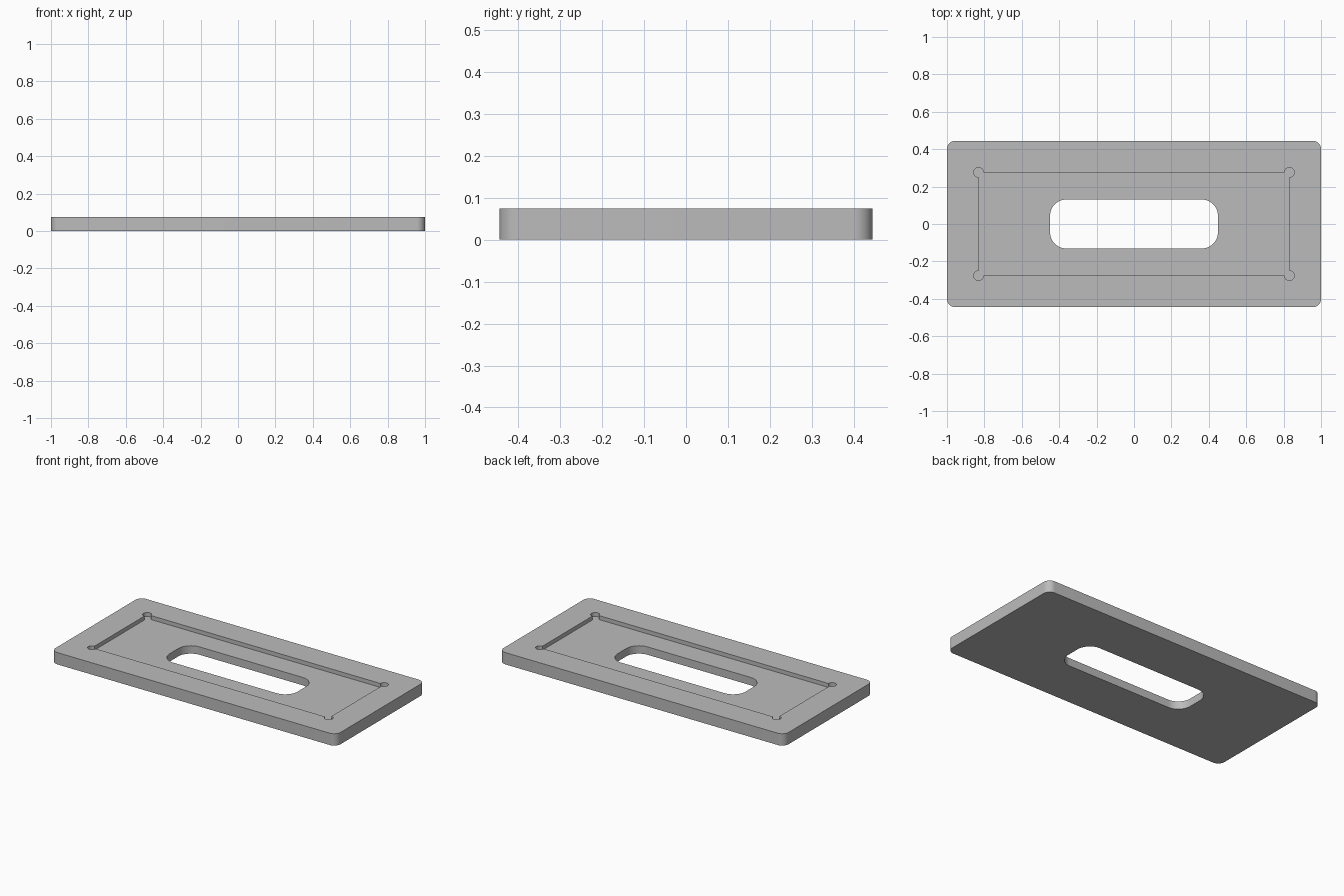
import bpy
import bmesh
from math import cos, sin, radians

cube = bpy.data.objects.get("Cube")
if cube:
    bpy.data.objects.remove(cube, do_unlink=True)

THICK = 0.075
RECESS_DEPTH = 0.025


def outline(hx, hy, r, relief=False, steps=16):
    """Rectangle with rounded corners, or with round relief pockets centred on its corners."""
    inset, sweep = (0, 135) if relief else (r, 45)
    points = []
    for sx, sy, mid in ((1, 1, 45), (-1, 1, 135), (-1, -1, 225), (1, -1, 315)):
        for i in range(steps + 1):
            a = radians(mid - sweep + 2 * sweep * i / steps)
            points.append((sx * (hx - inset) + r * cos(a), sy * (hy - inset) + r * sin(a)))
    return points


def prism(name, points, z0, z1):
    bm = bmesh.new()
    base = bm.faces.new([bm.verts.new((x, y, z0)) for x, y in points])
    top = bmesh.ops.extrude_face_region(bm, geom=[base])["geom"]
    bmesh.ops.translate(bm, vec=(0, 0, z1 - z0),
                        verts=[v for v in top if isinstance(v, bmesh.types.BMVert)])
    bmesh.ops.recalc_face_normals(bm, faces=bm.faces)
    mesh = bpy.data.meshes.new(name)
    bm.to_mesh(mesh)
    bm.free()
    obj = bpy.data.objects.new(name, mesh)
    bpy.context.collection.objects.link(obj)
    return obj


# Plate body
plate = prism("plate", outline(1.0, 0.445, 0.045), 0, THICK)
grey = bpy.data.materials.new("plain grey")
grey.use_nodes = True
colour = (0.5, 0.5, 0.5, 1)
grey.diffuse_color = colour
grey.node_tree.nodes["Principled BSDF"].inputs["Base Color"].default_value = colour
plate.data.materials.append(grey)

# Through slot, and shallow recess with relieved corners
cutters = [
    prism("slot_cutter", outline(0.449, 0.131, 0.088), -0.1, 0.2),
    prism("recess_cutter", outline(0.831, 0.276, 0.026, relief=True), THICK - RECESS_DEPTH, 0.2),
]
bpy.ops.object.select_all(action="DESELECT")
plate.select_set(True)
bpy.context.view_layer.objects.active = plate
for cutter in cutters:
    cutter.hide_render = True
    cutter.data.materials.append(grey)
    cut = plate.modifiers.new(cutter.name, "BOOLEAN")
    cut.operation = "DIFFERENCE"
    cut.solver = "EXACT"
    cut.object = cutter
    bpy.ops.object.modifier_apply(modifier=cut.name)
    bpy.data.objects.remove(cutter, do_unlink=True)

bpy.ops.object.shade_smooth_by_angle(angle=radians(30))
